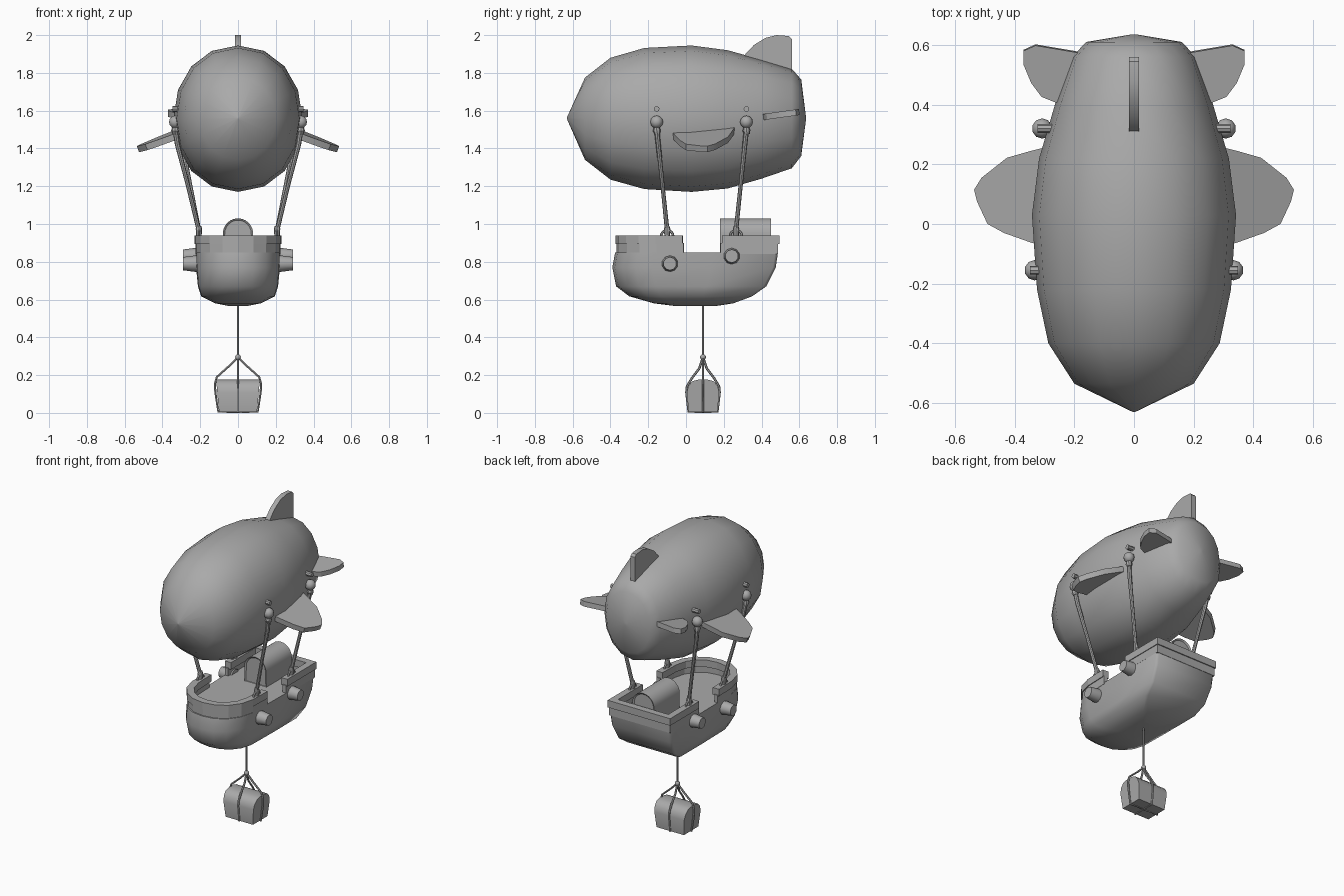
import bpy, bmesh, math
from mathutils import Vector

if "Cube" in bpy.data.objects:
    bpy.data.objects.remove(bpy.data.objects["Cube"])

GREY = bpy.data.materials.new("plain_grey")
GREY.diffuse_color = (0.4, 0.4, 0.4, 1)
GREY.use_nodes = True
GREY.node_tree.nodes["Principled BSDF"].inputs["Base Color"].default_value = GREY.diffuse_color


def finish(name, bm, smooth=None):
    """Turn a bmesh into a named object; smooth is an angle in degrees."""
    bmesh.ops.recalc_face_normals(bm, faces=bm.faces)
    me = bpy.data.meshes.new(name)
    bm.to_mesh(me)
    bm.free()
    me.materials.append(GREY)
    ob = bpy.data.objects.new(name, me)
    bpy.context.collection.objects.link(ob)
    if smooth:
        bpy.ops.object.select_all(action='DESELECT')
        ob.select_set(True)
        bpy.context.view_layer.objects.active = ob
        bpy.ops.object.shade_smooth_by_angle(angle=math.radians(smooth))
    return ob


def loft(name, rings, smooth=None, closed=False):
    """Skin a list of equal point rings; closed joins last ring to first."""
    bm = bmesh.new()
    vs = [[bm.verts.new(p) for p in r] for r in rings]
    n = len(vs[0])
    pairs = list(zip(vs, vs[1:])) + ([(vs[-1], vs[0])] if closed else [])
    for a, b in pairs:
        for i in range(n):
            j = (i + 1) % n
            bm.faces.new((a[i], a[j], b[j], b[i]))
    if not closed:
        bm.faces.new(vs[0])
        bm.faces.new(vs[-1])
    return finish(name, bm, smooth)


def tube(name, pts, radius, sides=8):
    """Round bar along a path, radius may be one number or one per point."""
    pts = [Vector(p) for p in pts]
    rad = radius if isinstance(radius, (list, tuple)) else [radius] * len(pts)
    rings = []
    for i, p in enumerate(pts):
        d = (pts[min(i + 1, len(pts) - 1)] - pts[max(i - 1, 0)]).normalized()
        ref = Vector((1, 0, 0)) if abs(d.x) < 0.8 else Vector((0, 1, 0))
        u = d.cross(ref).normalized()
        v = d.cross(u)
        rings.append([p + rad[i] * (u * math.cos(t) + v * math.sin(t))
                      for t in (2 * math.pi * k / sides for k in range(sides))])
    return loft(name, rings, 40)


def ball(name, p, r):
    bm = bmesh.new()
    bmesh.ops.create_uvsphere(bm, u_segments=10, v_segments=6, radius=r)
    bmesh.ops.translate(bm, verts=bm.verts, vec=p)
    return finish(name, bm, 60)


# Balloon: oval rings (y, half width, bottom, top) along the length
def oval(y, w, lo, hi, n=16):
    out = []
    for k in range(n):
        t = 2 * math.pi * k / n
        c, s = math.cos(t), math.sin(t)
        fx = math.copysign(abs(c) ** 0.94, c)
        fz = math.copysign(abs(s) ** 0.97, s)
        out.append((w * fx, y, (lo + hi) / 2 + (hi - lo) / 2 * fz))
    return out


body = [(-0.63, 0.004, 1.555, 1.565), (-0.535, 0.2, 1.34, 1.775), (-0.4, 0.287, 1.235, 1.88),
        (-0.22, 0.325, 1.185, 1.932), (0.03, 0.342, 1.17, 1.945), (0.22, 0.318, 1.188, 1.92),
        (0.4, 0.265, 1.24, 1.87), (0.56, 0.208, 1.295, 1.822), (0.61, 0.16, 1.36, 1.765),
        (0.635, 0.01, 1.55, 1.57)]
loft("balloon", [oval(*b) for b in body], 75)


# Fins: flat plates with slightly rounded outlines
def plate(name, outline, offset):
    o = Vector(offset)
    loft(name, [[Vector(p) - o for p in outline], [Vector(p) + o for p in outline]], 25)


side_fin = [(0.24, -0.09), (0.34, -0.062), (0.43, -0.03), (0.485, 0), (0.52, 0.075), (0.53, 0.115),
            (0.505, 0.155), (0.42, 0.222), (0.34, 0.245), (0.24, 0.27)]
tail_fin = [(0.12, 0.56), (0.2, 0.578), (0.33, 0.6), (0.37, 0.582), (0.37, 0.535), (0.345, 0.475),
            (0.31, 0.428), (0.265, 0.41), (0.2, 0.41)]
top_fin = [(0.29, 1.85), (0.315, 1.9), (0.36, 1.948), (0.42, 1.985), (0.48, 2.0), (0.545, 1.995),
           (0.56, 1.98), (0.56, 1.79)]
for s, side in ((-1, "left"), (1, "right")):
    plate("side_fin_" + side, [(s * x, y, 1.468 - 0.38 * (x - 0.34) + 0.06 * (y - 0.1))
                               for x, y in side_fin], (s * 0.006, 0, 0.016))
    plate("tail_fin_" + side, [(s * x, y, 1.565 + 0.14 * (y - 0.4)) for x, y in tail_fin],
          (0, -0.002, 0.016))
plate("top_fin", [(0, y, z) for y, z in top_fin], (0.016, 0, 0))

# Hull: half plan of the deck edge, bow rounded, stern square
plan = [(0, 0), (0.36, 0.03), (0.66, 0.13), (0.88, 0.29), (0.98, 0.5)]   # bow, unit size
BOW = 0.42                                                              # bow length


def deck_plan(front, back, w):
    half = [(w * x, front + BOW * t) for x, t in plan]
    half += [(w, front + (back - front) * 0.6), (w, back - 0.015), (w - 0.015, back)]
    return half + [(-x, y) for x, y in reversed(half[1:])]


levels = [(0.566, -0.06, 0.16, 0.05, 0.2), (0.58, -0.17, 0.25, 0.12, 0.5),
          (0.617, -0.3, 0.35, 0.195, 0.8), (0.67, -0.37, 0.425, 0.212, 1), (0.77, -0.39, 0.475, 0.222, 1),
          (0.85, -0.375, 0.487, 0.225, 1)]
hull = []
for z, f, b, w, bow in levels:
    BOW = 0.42 * bow
    hull.append([(x, y, z) for x, y in deck_plan(f, b, w)])
BOW = 0.42
loft("hull", hull, 50)


# Bulwarks and rails: box section swept along an open deck path
def strip(name, path, t, z0, z1):
    pts = [Vector(p) for p in path]
    rings = []
    for i, p in enumerate(pts):
        a = (p - pts[i - 1]).normalized() if i else None
        b = (pts[i + 1] - p).normalized() if i < len(pts) - 1 else None
        a, b = a or b, b or a
        na, nb = Vector((-a.y, a.x)), Vector((-b.y, b.x))
        m = (na + nb).normalized()
        q = p + m * t / m.dot(na)
        rings.append([(p.x, p.y, z0), (p.x, p.y, z1), (q.x, q.y, z1), (q.x, q.y, z0)])
    loft(name, rings)


def bow_path(w, front, end):
    half = [(w * x, front + BOW * t) for x, t in plan] + [(w, end)]
    return [(-x, y) for x, y in reversed(half[1:])] + half


def stern_path(w, start, back):
    return [(w, start), (w, back), (-w, back), (-w, start)]


strip("bow_bulwark", bow_path(0.225, -0.367, -0.012), 0.025, 0.84, 0.9)
strip("bow_rail", bow_path(0.23, -0.372, -0.018), 0.045, 0.893, 0.94)
strip("stern_bulwark", stern_path(0.225, 0.183, 0.488), 0.025, 0.84, 0.9)
strip("stern_rail", stern_path(0.23, 0.19, 0.495), 0.045, 0.893, 0.94)

# Cabin: vaulted box on the rear deck with recessed ends
bm = bmesh.new()
arch = [(0.08 * math.cos(math.pi * k / 12), 0.95 + 0.08 * math.sin(math.pi * k / 12)) for k in range(13)]
arch = [(0.08, 0.845)] + arch + [(-0.08, 0.845)]
ends = [[bm.verts.new((x, y, z)) for x, z in arch] for y in (0.18, 0.45)]
caps = [bm.faces.new(e) for e in ends]
for i in range(len(arch)):
    j = (i + 1) % len(arch)
    bm.faces.new((ends[0][i], ends[0][j], ends[1][j], ends[1][i]))
bmesh.ops.recalc_face_normals(bm, faces=bm.faces)
bmesh.ops.inset_individual(bm, faces=caps, thickness=0.01, depth=-0.008)
finish("cabin", bm, 30)

# Portholes, suspension ropes and their fittings, mirrored left and right
for s, side in ((-1, "left"), (1, "right")):
    for end, y, z in (("front", -0.085, 0.79), ("rear", 0.242, 0.83)):
        tube(f"porthole_{end}_{side}", [(s * 0.19, y, z), (s * 0.23, y, z), (s * 0.29, y, z)],
             [0.043, 0.043, 0.035], 10)
    for end, yt, yb, xt in (("front", -0.155, -0.1, 0.333), ("rear", 0.32, 0.265, 0.308)):
        tag = f"_{end}_{side}"
        ball("rope_ball" + tag, (s * xt, yt, 1.54), 0.034)
        tube("rope_peg" + tag, [(s * (xt - 0.06), yt, 1.609), (s * (xt + 0.015), yt, 1.609)], 0.015)
        dy = (yb - yt) / 0.53
        tube("rope_collar" + tag, [(s * xt, yt, 1.515), (s * xt, yt, 1.495), (s * xt, yt + 0.004, 1.475)],
             [0.014, 0.021, 0.014])
        tube("rope" + tag, [(s * xt, yt, 1.5), (s * (xt - 0.012), yt + dy * 0.08, 1.42),
                            (s * (xt * 0.5 + 0.1), yt + dy * 0.29, 1.21),
                            (s * 0.208, yb, 0.97)], [0.014, 0.013, 0.011, 0.012])
        tube("rope_foot" + tag, [(s * 0.207, yb, 0.99), (s * 0.207, yb, 0.975), (s * 0.207, yb, 0.93)],
             [0.012, 0.017, 0.014])
        tube("rope_loop" + tag, [(s * 0.207, yb + 0.032 * math.cos(math.pi * k / 8),
                                  0.935 + 0.032 * math.sin(math.pi * k / 8)) for k in range(9)], 0.007, 6)

# Hanging cargo: line, knot, round-topped chest and four straps
CY = 0.09
tube("cargo_line", [(0, CY, 0.59), (0, CY, 0.29)], 0.006)
ball("cargo_knot", (0, CY, 0.295), 0.016)
half = [(0.076, 0.006), (0.086, 0.11), (0.076, 0.145), (0.055, 0.168), (0.025, 0.176)]
profile = half + [(-y, z) for y, z in reversed(half)]
loft("cargo_chest", [[(s * (0.1 + 0.09 * min(z, 0.17)), CY + y, z) for y, z in profile]
                     for s in (-1, 1)], 35)
for s, tag in ((-1, "a"), (1, "b")):
    tube("end_strap_" + tag, [(0, CY, 0.295), (s * 0.045, CY, 0.25), (s * 0.112, CY, 0.19),
                              (s * 0.122, CY, 0.155), (s * 0.12, CY, 0.11), (s * 0.105, CY, 0.006),
                              (0, CY, 0.006)], 0.0065, 6)
    tube("side_strap_" + tag, [(0, CY, 0.295), (0, CY + s * 0.02, 0.235), (0, CY + s * 0.058, 0.185),
                               (0, CY + s * 0.085, 0.14), (0, CY + s * 0.088, 0.11),
                               (0, CY + s * 0.077, 0.006), (0, CY, 0.006)], 0.0065, 6)
